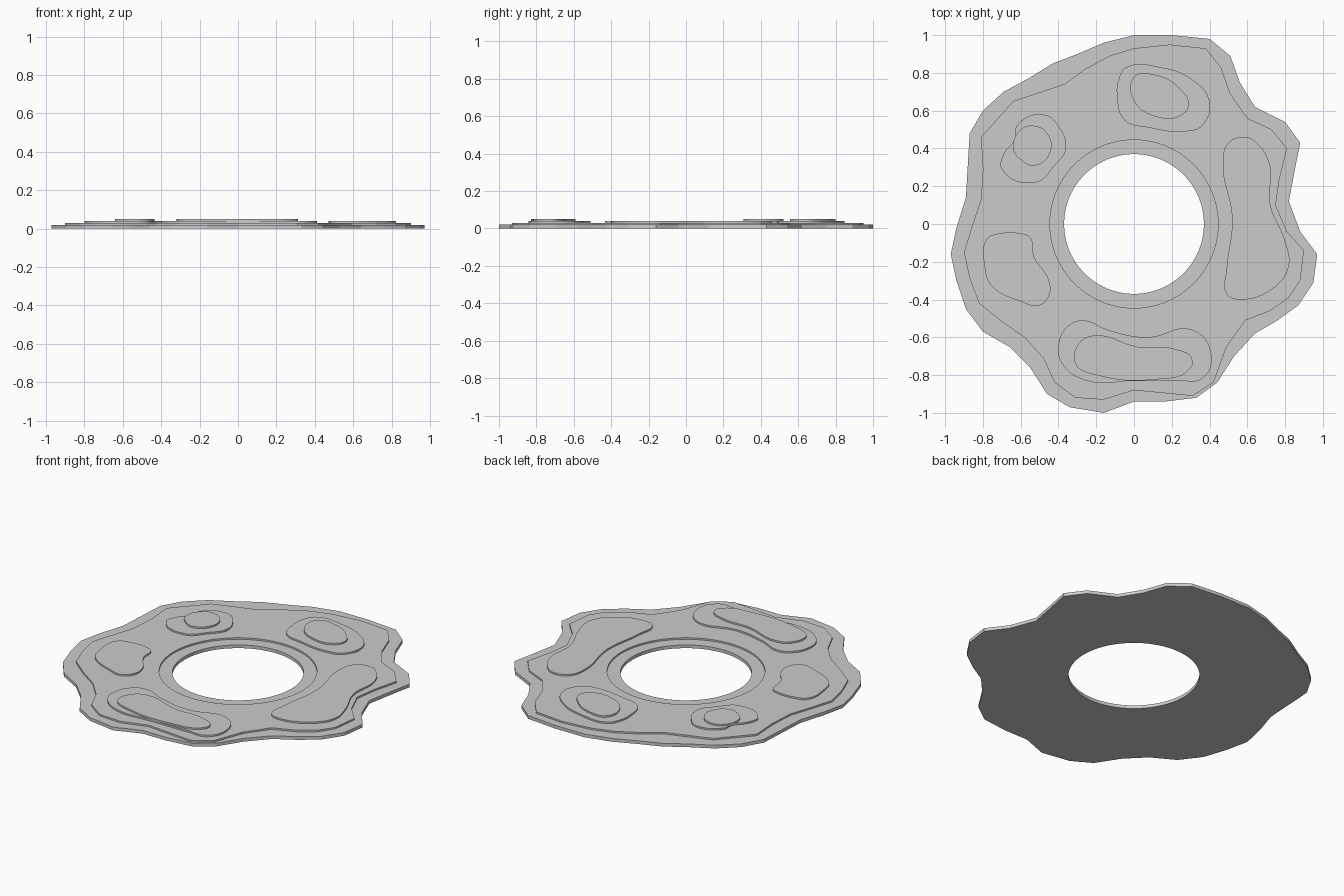
import bpy
import bmesh
from math import cos, sin, tau

cube = bpy.data.objects.get("Cube")
if cube:
    bpy.data.objects.remove(cube, do_unlink=True)

# One flat colour for the whole model
grey = bpy.data.materials.new("plain grey")
grey.use_nodes = True
colour = (0.6, 0.6, 0.6, 1)
grey.diffuse_color = colour
grey.node_tree.nodes["Principled BSDF"].inputs["Base Color"].default_value = colour


def circle(radius, sides=96):
    return [(radius * cos(tau * i / sides), radius * sin(tau * i / sides))
            for i in range(sides)]


def add_poly(curve, points):
    spline = curve.splines.new('POLY')
    spline.points.add(len(points) - 1)
    for point, (x, y) in zip(spline.points, points):
        point.co = (x, y, 0, 1)
    spline.use_cyclic_u = True


def add_smooth(curve, points):
    spline = curve.splines.new('BEZIER')
    spline.bezier_points.add(len(points) - 1)
    for point, (x, y) in zip(spline.bezier_points, points):
        point.co = (x, y, 0)
        point.handle_left_type = point.handle_right_type = 'AUTO'
    spline.use_cyclic_u = True
    spline.resolution_u = 6


def slab(name, outline, bottom, top, hole=None, smooth=False):
    """Flat sheet cut to an outline, with an optional round hole."""
    curve = bpy.data.curves.new(name, 'CURVE')
    curve.dimensions = '2D'
    curve.fill_mode = 'BOTH'
    curve.extrude = (top - bottom) / 2
    (add_smooth if smooth else add_poly)(curve, outline)
    if hole:
        add_poly(curve, circle(hole))
    source = bpy.data.objects.new(name + "_outline", curve)
    bpy.context.collection.objects.link(source)
    bpy.context.view_layer.update()

    # Turn the filled curve into a clean, closed mesh
    graph = bpy.context.evaluated_depsgraph_get()
    mesh = bpy.data.meshes.new_from_object(source.evaluated_get(graph))
    bpy.data.objects.remove(source, do_unlink=True)
    bm = bmesh.new()
    bm.from_mesh(mesh)
    bmesh.ops.remove_doubles(bm, verts=bm.verts, dist=0.0001)
    bmesh.ops.recalc_face_normals(bm, faces=bm.faces)
    for face in bm.faces:
        face.smooth = False
        face.material_index = 0
    bm.to_mesh(mesh)
    bm.free()
    mesh.name = name
    mesh.materials.clear()
    mesh.materials.append(grey)
    part = bpy.data.objects.new(name, mesh)
    part.location.z = (top + bottom) / 2
    bpy.context.collection.objects.link(part)


# Heights of the stacked sheets
BASE, PLATEAU, HILL, PEAK = 0.02, 0.03, 0.04, 0.05

# Base sheet with an angular shoreline
slab("base_sheet", [
    (0, 1), (.2, 1), (.4, .98), (.51, .89), (.56, .75), (.64, .62),
    (.8, .54), (.88, .43), (.85, .28), (.82, .12), (.88, -.04), (.97, -.16),
    (.95, -.31), (.87, -.43), (.76, -.51), (.64, -.58), (.53, -.7),
    (.44, -.84), (.33, -.92), (.16, -.94), (0, -.94), (-.16, -1),
    (-.34, -.97), (-.46, -.9), (-.55, -.76), (-.66, -.65), (-.8, -.57),
    (-.89, -.45), (-.94, -.3), (-.97, -.16), (-.94, -.02), (-.89, .14),
    (-.88, .31), (-.87, .48), (-.8, .6), (-.69, .7), (-.56, .77),
    (-.43, .85), (-.3, .9), (-.16, .96)], 0, BASE, hole=0.37)

# Plateau sheet set back from the shoreline
slab("plateau_sheet", [
    (0, .93), (.19, .95), (.38, .93), (.46, .83), (.51, .69), (.6, .56),
    (.73, .5), (.81, .4), (.77, .24), (.75, .1), (.81, -.04), (.9, -.14),
    (.88, -.3), (.82, -.39), (.72, -.46), (.59, -.51), (.49, -.65),
    (.42, -.84), (.31, -.91), (0, -.88), (-.16, -.93), (-.31, -.92),
    (-.42, -.84), (-.48, -.71), (-.58, -.6), (-.71, -.51), (-.82, -.42),
    (-.87, -.29), (-.9, -.15), (-.86, -.02), (-.81, .13), (-.8, .29),
    (-.81, .46), (-.64, .65), (-.37, .74), (-.26, .82), (-.13, .89)],
    BASE, PLATEAU, hole=0.445)

# Rounded hills on the plateau
hills = {
    "back_hill": [
        (-.04, .83), (.14, .83), (.3, .77), (.4, .65), (.36, .52),
        (.27, .49), (.08, .51), (-.05, .55), (-.09, .68), (-.08, .77)],
    "back_right_hill": [
        (-.48, .58), (-.4, .52), (-.36, .4), (-.42, .31), (-.52, .22),
        (-.7, .29), (-.69, .37), (-.63, .45), (-.62, .52)],
    "right_hill": [
        (-.6, -.05), (-.55, -.07), (-.53, -.17), (-.45, -.3), (-.45, -.38),
        (-.5, -.43), (-.6, -.41), (-.76, -.32), (-.79, -.23),
        (-.78, -.08), (-.71, -.05)],
    "left_hill": [
        (.59, .46), (.65, .43), (.72, .31), (.72, .11), (.8, -.09),
        (.82, -.22), (.75, -.33), (.56, -.4), (.49, -.37), (.49, -.24),
        (.52, .03), (.47, .33), (.5, .43)],
    "front_hill": [
        (-.27, -.51), (-.14, -.56), (.07, -.6), (.31, -.56), (.41, -.69),
        (.36, -.82), (.24, -.83), (0, -.83), (-.25, -.83), (-.38, -.74),
        (-.4, -.64), (-.35, -.54)],
}
for name, outline in hills.items():
    slab(name, outline, PLATEAU, HILL, smooth=True)

# Peaks on three of the hills
peaks = {
    "back_peak": [
        (0, .78), (.11, .79), (.24, .72), (.29, .63), (.24, .57),
        (.15, .56), (0, .65)],
    "back_right_peak": [
        (-.53, .52), (-.46, .48), (-.44, .39), (-.52, .31), (-.6, .34),
        (-.64, .4), (-.6, .5)],
    "front_peak": [
        (-.21, -.59), (.02, -.65), (.21, -.66), (.31, -.72), (.27, -.79),
        (.15, -.82), (-.2, -.8), (-.31, -.74), (-.29, -.63)],
}
for name, outline in peaks.items():
    slab(name, outline, HILL, PEAK, smooth=True)
